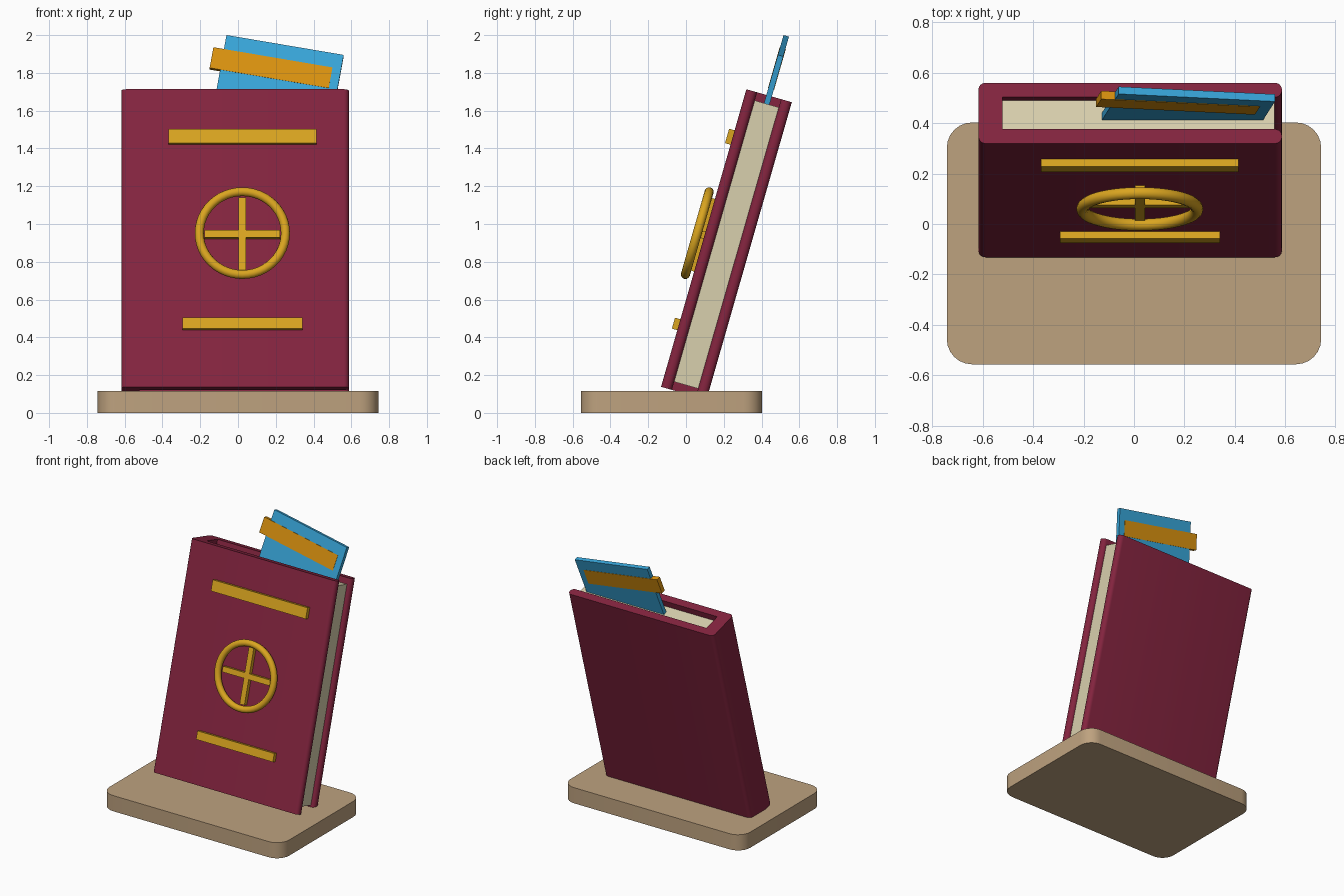
import bpy, bmesh, math
from mathutils import Matrix

cube = bpy.data.objects.get("Cube")
if cube:
    bpy.data.objects.remove(cube, do_unlink=True)


def material(name, hex_code):
    """Flat material from an sRGB hex code."""
    def linear(c):
        return c / 12.92 if c <= 0.04045 else ((c + 0.055) / 1.055) ** 2.4
    rgb = [linear(int(hex_code[i:i + 2], 16) / 255) for i in (0, 2, 4)]
    m = bpy.data.materials.new(name)
    m.use_nodes = True
    m.diffuse_color = (*rgb, 1)
    m.node_tree.nodes["Principled BSDF"].inputs["Base Color"].default_value = (*rgb, 1)
    return m


BURGUNDY = material("burgundy", "84243F")
CREAM = material("cream paper", "D9D0AE")
GOLD = material("gold", "DAA520")
WOOD = material("pale wood", "BEA27F")
BLUE = material("sky blue", "38A6DA")
ORANGE = material("orange", "DB930F")

# Leaning frame: origin at the lower front edge of the book,
# x across, y through its thickness, z up along the cover
LEAN = Matrix.Translation((0, -0.132, 0.138)) @ Matrix.Rotation(math.radians(-16), 4, "X")


def smooth(obj):
    bpy.ops.object.select_all(action="DESELECT")
    obj.select_set(True)
    bpy.context.view_layer.objects.active = obj
    bpy.ops.object.shade_smooth_by_angle(angle=math.radians(35))


def finish(name, bm, mat, matrix):
    bmesh.ops.recalc_face_normals(bm, faces=bm.faces)
    mesh = bpy.data.meshes.new(name)
    bm.to_mesh(mesh)
    bm.free()
    obj = bpy.data.objects.new(name, mesh)
    bpy.context.collection.objects.link(obj)
    mesh.materials.append(mat)
    obj.matrix_world = matrix
    return obj


def prism(name, outline, height, radius, rounded, mat, matrix):
    """Extrude an xy outline upward, rounding the chosen upright corners."""
    bm = bmesh.new()
    face = bm.faces.new([bm.verts.new((x, y, 0)) for x, y in outline])
    top = bmesh.ops.extrude_face_region(bm, geom=[face])["geom"]
    bmesh.ops.translate(bm, vec=(0, 0, height),
                        verts=[v for v in top if isinstance(v, bmesh.types.BMVert)])
    uprights = [e for e in bm.edges
                if abs(e.verts[0].co.z - e.verts[1].co.z) > height / 2
                and rounded(e.verts[0].co)]
    bmesh.ops.bevel(bm, geom=uprights, offset=radius, segments=6,
                    profile=0.5, affect="EDGES")
    obj = finish(name, bm, mat, matrix)
    smooth(obj)
    return obj


def box(name, size, centre, mat, tilt=0):
    """Box in the leaning frame, optionally tilted in the cover plane."""
    bm = bmesh.new()
    bmesh.ops.create_cube(bm, size=1)
    bmesh.ops.scale(bm, vec=size, verts=bm.verts)
    place = Matrix.Translation(centre) @ Matrix.Rotation(math.radians(tilt), 4, "Y")
    return finish(name, bm, mat, LEAN @ place)


# Stand
prism("base", [(-0.743, -0.557), (0.743, -0.557), (0.743, 0.403), (-0.743, 0.403)],
      0.117, 0.1, lambda co: True, WOOD, Matrix.Identity(4))

# Booklet: one wrapped cover around a page block
LEFT, RIGHT, SPINE = -0.617, 0.587, -0.522
DEPTH, BOARD, TALL = 0.25, 0.059, 1.639
prism("cover", [(LEFT, 0), (RIGHT, 0), (RIGHT, BOARD), (SPINE, BOARD),
                (SPINE, DEPTH - BOARD), (RIGHT, DEPTH - BOARD),
                (RIGHT, DEPTH), (LEFT, DEPTH)],
      TALL, 0.027, lambda co: abs(co.x - SPINE) > 0.01, BURGUNDY, LEAN)
box("pages", (1.08, DEPTH - 2 * BOARD, TALL - 0.09),
    (0.0175, DEPTH / 2, TALL / 2), CREAM)

# Gold decoration on the front cover
MID = 0.023
box("upper_bar", (0.784, 0.03, 0.079), (MID, -0.015, 1.373), GOLD)
box("lower_bar", (0.635, 0.03, 0.06), (MID, -0.015, 0.342), GOLD)
EMBLEM = 0.835
box("emblem_upright", (0.04, 0.03, 0.4), (MID, -0.015, EMBLEM), GOLD)
box("emblem_crossbar", (0.4, 0.03, 0.04), (MID, -0.015, EMBLEM), GOLD)
bpy.ops.mesh.primitive_torus_add(major_radius=0.228, minor_radius=0.024,
                                 major_segments=48, minor_segments=12)
ring = bpy.context.object
ring.name = "emblem_ring"
ring.data.materials.append(GOLD)
ring.matrix_world = (LEAN @ Matrix.Translation((MID, -0.04, EMBLEM))
                     @ Matrix.Rotation(math.radians(90), 4, "X"))
smooth(ring)

# Ticket tucked between the pages, with a stripe passing through it
box("ticket", (0.63, 0.03, 0.5), (0.206, DEPTH / 2, 1.668), BLUE, 10)
box("ticket_stripe", (0.64, 0.034, 0.115), (0.175, DEPTH / 2, 1.789), ORANGE, 10)
